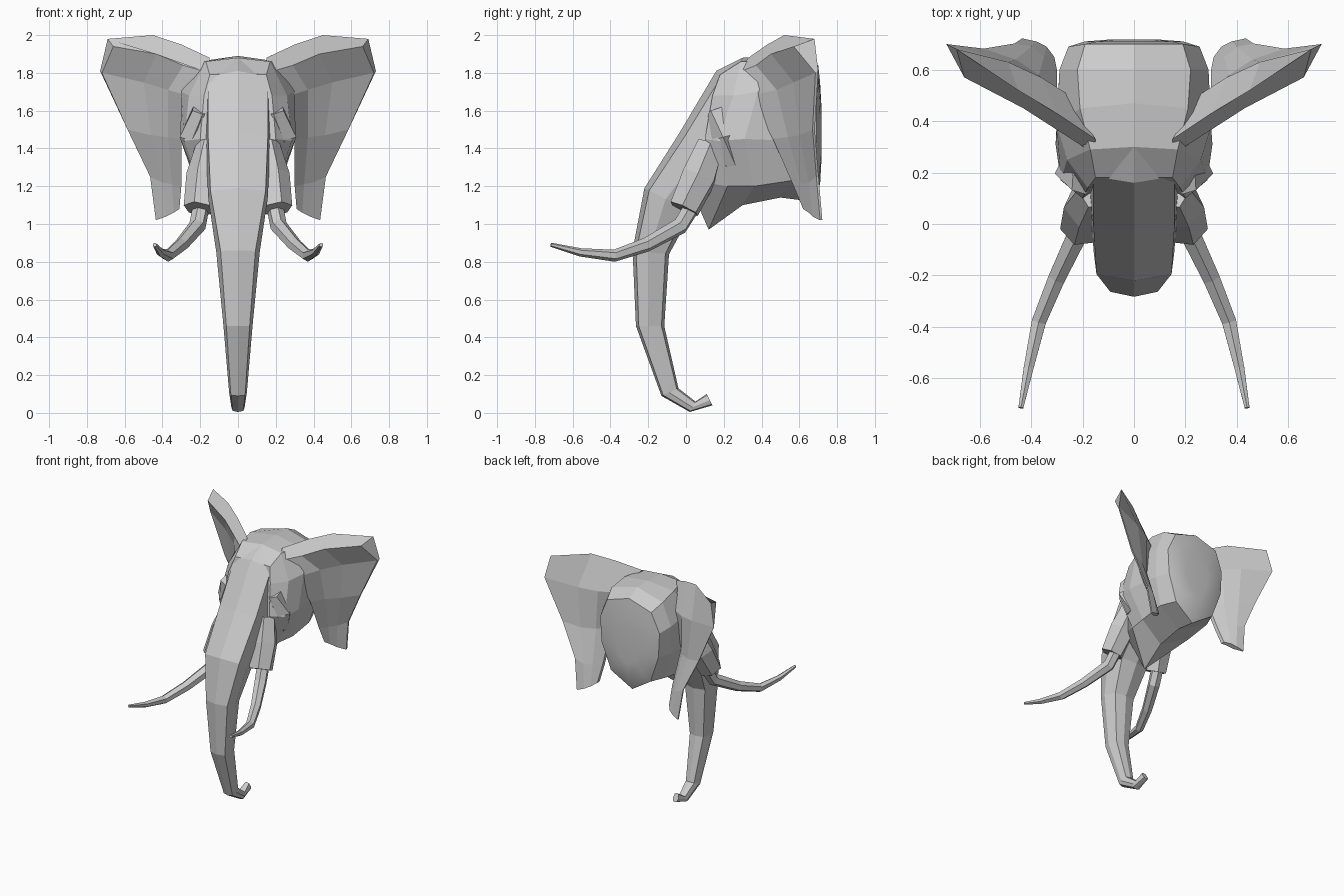
import bpy, bmesh, math
from mathutils import Vector


def loft(name, rings, mirror=False):
    """Skin closed rings of points and cap both ends."""
    bm = bmesh.new()
    rows = [[bm.verts.new(p) for p in r] for r in rings]
    n = len(rows[0])
    for a, b in zip(rows, rows[1:]):
        for i in range(n):
            j = (i + 1) % n
            bm.faces.new((a[i], a[j], b[j], b[i]))
    bm.faces.new(rows[0][::-1])
    bm.faces.new(rows[-1])
    bmesh.ops.recalc_face_normals(bm, faces=bm.faces)
    me = bpy.data.meshes.new(name)
    bm.to_mesh(me)
    bm.free()
    ob = bpy.data.objects.new(name, me)
    bpy.context.collection.objects.link(ob)
    if mirror:
        m = ob.modifiers.new("Mirror", 'MIRROR')
        m.use_mirror_merge = False
    return ob


def full(half):
    """Complete a half ring whose first and last points lie on x = 0."""
    return half + [(-x, y, z) for x, y, z in half[-2:0:-1]]


def tube(name, path, sides):
    """Tapered tube along (x, y, z, radius) points, mirrored in x."""
    pts = [Vector(p[:3]) for p in path]
    rings = []
    for i, p in enumerate(pts):
        t = pts[min(i + 1, len(pts) - 1)] - pts[max(i - 1, 0)]
        q = t.to_track_quat('Z', 'Y')
        r = path[i][3]
        angles = [2 * math.pi * (k + .5) / sides for k in range(sides)]
        rings.append([p + q @ Vector((r * math.cos(a), r * math.sin(a), 0)) for a in angles])
    return loft(name, rings, True)


# skull: half sections from face to neck, top centre to bottom centre
skull = [
    [(0, .18, 1.80), (.15, .18, 1.79), (.18, .14, 1.68), (.20, .10, 1.45), (.17, .10, 1.22), (0, .05, 1.13)],
    [(0, .30, 1.88), (.17, .29, 1.86), (.26, .25, 1.68), (.285, .17, 1.44), (.20, .22, 1.2), (0, .12, .97)],
    [(0, .47, 1.89), (.21, .45, 1.86), (.30, .38, 1.70), (.305, .31, 1.45), (.22, .36, 1.2), (0, .30, 1.10)],
    [(0, .60, 1.89), (.22, .60, 1.83), (.29, .60, 1.66), (.28, .58, 1.44), (.22, .56, 1.23), (0, .50, 1.14)],
    [(0, .70, 1.84), (.19, .70, 1.78), (.255, .69, 1.63), (.245, .69, 1.44), (.17, .68, 1.23), (0, .66, 1.12)],
]
# smooth neck cap: last section shrunk towards its middle
for f in (.75, .4):
    skull.append([(x * f, .725 - .02 * f, 1.48 + (z - 1.48) * f) for x, y, z in skull[4]])
head = loft("head", [full(s) for s in skull])
for p in head.data.polygons:
    p.use_smooth = p.normal.y > .75

# trunk and forehead bridge: front (y, z), back (y, z), half width
trunk = [
    (.30, 1.88, .50, 1.55, .17), (.16, 1.81, .42, 1.50, .17), (-.03, 1.49, .22, 1.25, .17),
    (-.22, 1.19, .03, 1.06, .157), (-.283, .86, -.09, .84, .115), (-.265, .46, -.115, .46, .077),
    (-.13, .09, -.04, .13, .047), (.02, .005, .05, .06, .035), (.14, .04, .11, .10, .022),
]
rings = []
for yf, zf, yb, zb, w in trunk:
    def at(x, t):
        return (x * w, yf + (yb - yf) * t, zf + (zb - zf) * t)
    s = .93 if zf > 1.15 else .8
    rings.append(full([at(0, 0), at(s, .1), at(1, .45), at(.75, .9), at(0, 1)]))
loft("trunk", rings)

# ears: rows from crest to lower tip, inner to outer edge
front = [
    [(.15, .27, 1.80), (.29, .37, 1.84), (.43, .45, 1.90), (.66, .57, 1.94)],
    [(.27, .34, 1.68), (.37, .48, 1.71), (.50, .57, 1.75), (.72, .685, 1.80)],
    [(.30, .46, 1.45), (.37, .54, 1.46), (.46, .60, 1.47), (.585, .67, 1.50)],
    [(.30, .57, 1.20), (.35, .61, 1.21), (.40, .65, 1.22), (.465, .69, 1.25)],
    [(.31, .62, 1.08), (.34, .65, 1.06), (.38, .67, 1.04), (.435, .71, 1.02)],
]
back = [
    [(.15, .33, 1.88), (.30, .43, 1.95), (.45, .52, 2.00), (.69, .68, 1.98)],
    [(.25, .50, 1.74), (.36, .57, 1.75), (.49, .63, 1.77), (.73, .70, 1.81)],
]
back += [[(x, y + d, z) for (x, y, z), d in zip(row, (.03, .04, .04, .012))] for row in front[2:]]
loft("ear", [f + b[::-1] for f, b in zip(front, back)], True)

# eye ridges, tusk sockets and tusks
tube("eye_ridge", [(.20, .16, 1.60, .05), (.235, .21, 1.46, .075), (.215, .24, 1.31, .04)], 5)
tube("tusk_socket", [(.14, .13, 1.42, .08), (.175, .07, 1.25, .10), (.205, -.01, 1.08, .085)], 6)
tube("tusk", [(.19, .05, 1.12, .045), (.215, -.03, .99, .045), (.30, -.21, .89, .038),
              (.37, -.38, .832, .032), (.41, -.56, .85, .022), (.44, -.715, .89, .011)], 6)
